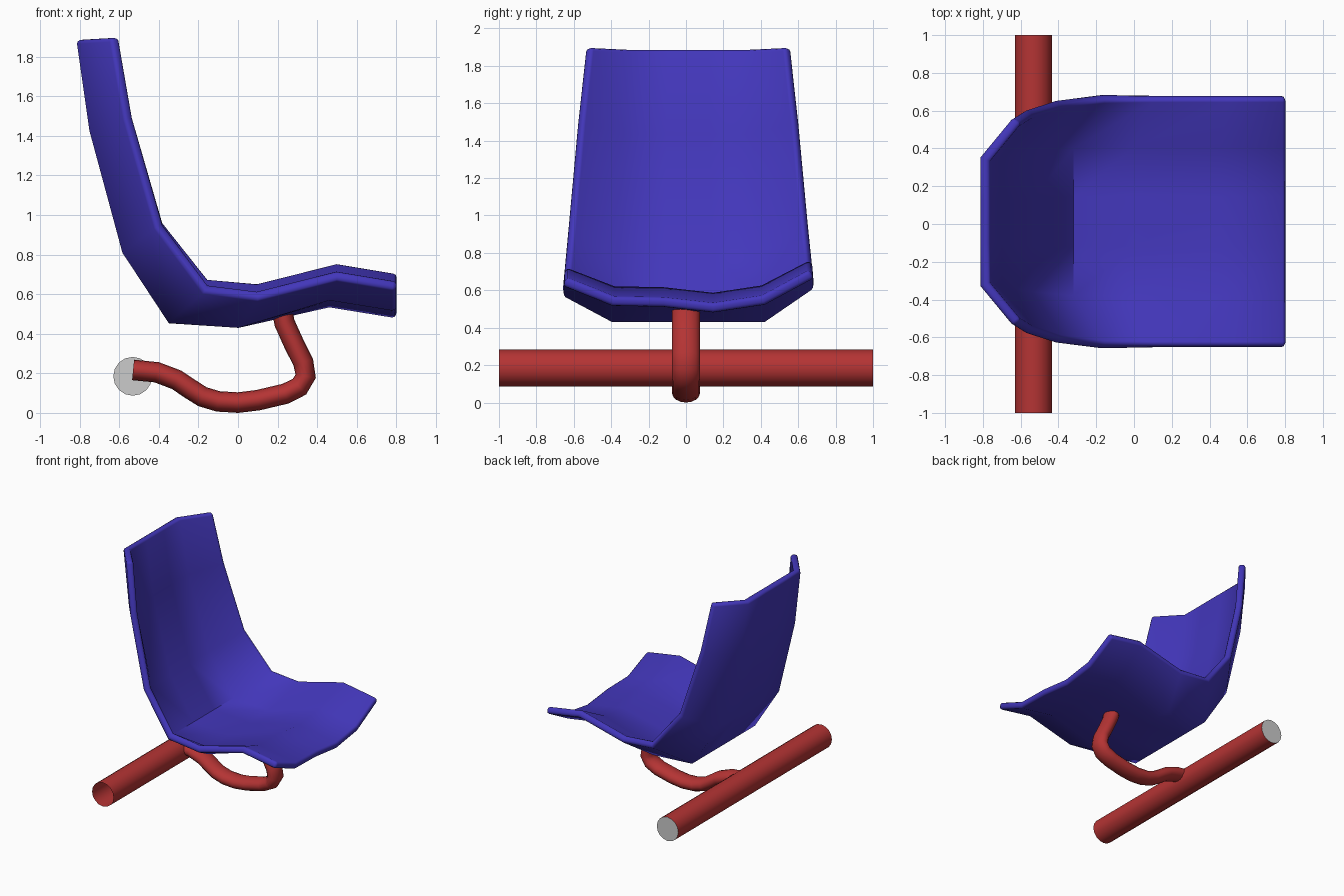
import bpy, bmesh, math
from mathutils import Vector

if "Cube" in bpy.data.objects:
    bpy.data.objects.remove(bpy.data.objects["Cube"])


def material(name, rgb):
    m = bpy.data.materials.new(name)
    m.diffuse_color = (*rgb, 1)
    m.use_nodes = True
    m.node_tree.nodes["Principled BSDF"].inputs["Base Color"].default_value = m.diffuse_color
    return m


BLUE = material("blue_plastic", (0.056, 0.038, 0.50))
RED = material("red_paint", (0.46, 0.034, 0.034))


def make_object(name, bm, mat):
    bmesh.ops.recalc_face_normals(bm, faces=bm.faces)
    mesh = bpy.data.meshes.new(name)
    bm.to_mesh(mesh)
    bm.free()
    ob = bpy.data.objects.new(name, mesh)
    bpy.context.collection.objects.link(ob)
    if mat:
        mesh.materials.append(mat)
    return ob


def smooth(ob, angle):
    bpy.ops.object.select_all(action='DESELECT')
    ob.select_set(True)
    bpy.context.view_layer.objects.active = ob
    bpy.ops.object.shade_smooth_by_angle(angle=math.radians(angle))


def loft(bm, rows, closed=False):
    grid = [[bm.verts.new(p) for p in row] for row in rows]
    n = len(grid[0])
    for a, b in zip(grid, grid[1:]):
        for i in range(n if closed else n - 1):
            j = (i + 1) % n
            bm.faces.new((a[i], a[j], b[j], b[i]))


# Seat shell: stations run from the top of the back to the front lip
# centre x, centre z, fold half width, rim x, rim z, rim half width, -y rim drop
stations = [
    (-0.79, 1.885, 0.33, -0.62, 1.895, 0.535, 0.0),
    (-0.725, 1.43, 0.35, -0.55, 1.49, 0.58, 0.0),
    (-0.56, 0.82, 0.38, -0.395, 0.955, 0.63, 0.01),
    (-0.335, 0.478, 0.40, -0.16, 0.66, 0.66, 0.03),
    (0.0, 0.456, 0.40, 0.10, 0.635, 0.66, 0.04),
    (0.46, 0.56, 0.40, 0.50, 0.735, 0.66, 0.04),
    (0.80, 0.505, 0.40, 0.80, 0.685, 0.66, 0.04),
]
# Uneven wave of the front part across the four inner columns
wave = {5: (0.035, 0.03, 0.0, 0.04), 6: (0.035, 0.03, 0.0, 0.04)}
MID = 0.012
rows = []
for k, (cx, cz, f, rx, rz, r, drop) in enumerate(stations):
    row = [(rx, MID - r, rz - drop)]
    for y, dz in zip((-f, -f / 3, f / 3, f), wave.get(k, (0, 0, 0, 0))):
        row.append((cx, MID + y, cz + dz))
    row.append((rx, MID + r, rz))
    rows.append(row)
bm = bmesh.new()
loft(bm, rows)
seat = make_object("seat", bm, BLUE)
solid = seat.modifiers.new("thickness", 'SOLIDIFY')
solid.thickness = 0.052
solid.offset = 0
solid.use_even_offset = True
bevel = seat.modifiers.new("rounded_rim", 'BEVEL')
bevel.width = 0.018
bevel.segments = 2
bevel.limit_method = 'ANGLE'
bevel.angle_limit = math.radians(65)
smooth(seat, 50)

# Curved support bar with an oval section, running from the beam to the seat
path = [(-0.53, 0.217), (-0.41, 0.205), (-0.31, 0.167), (-0.24, 0.12), (-0.18, 0.082),
        (-0.10, 0.058), (0, 0.052), (0.10, 0.064), (0.24, 0.097), (0.31, 0.132),
        (0.342, 0.185), (0.33, 0.255), (0.28, 0.355), (0.235, 0.455), (0.224, 0.515)]
pts = [Vector((x, 0, z)) for x, z in path]
rings = []
for i, p in enumerate(pts):
    t = (pts[min(i + 1, len(pts) - 1)] - pts[max(i - 1, 0)]).normalized()
    normal = Vector((-t.z, 0, t.x))
    rings.append([p + normal * 0.052 * math.cos(a) + Vector((0, 0.075 * math.sin(a), 0))
                  for a in (math.tau * k / 16 for k in range(16))])
bm = bmesh.new()
loft(bm, rings, closed=True)
smooth(make_object("support_bar", bm, RED), 60)


# Cross beam: open tube with a grey end cap at the back
def circle(y):
    return [(-0.532 + 0.098 * math.cos(math.tau * k / 16), y,
             0.185 + 0.098 * math.sin(math.tau * k / 16)) for k in range(16)]


bm = bmesh.new()
loft(bm, [circle(-1), circle(1)], closed=True)
smooth(make_object("cross_beam", bm, RED), 60)
bm = bmesh.new()
bm.faces.new([bm.verts.new(p) for p in reversed(circle(1))])
cap = make_object("beam_end_cap", bm, None)
if cap.data.polygons[0].normal.y < 0:
    cap.data.flip_normals()
